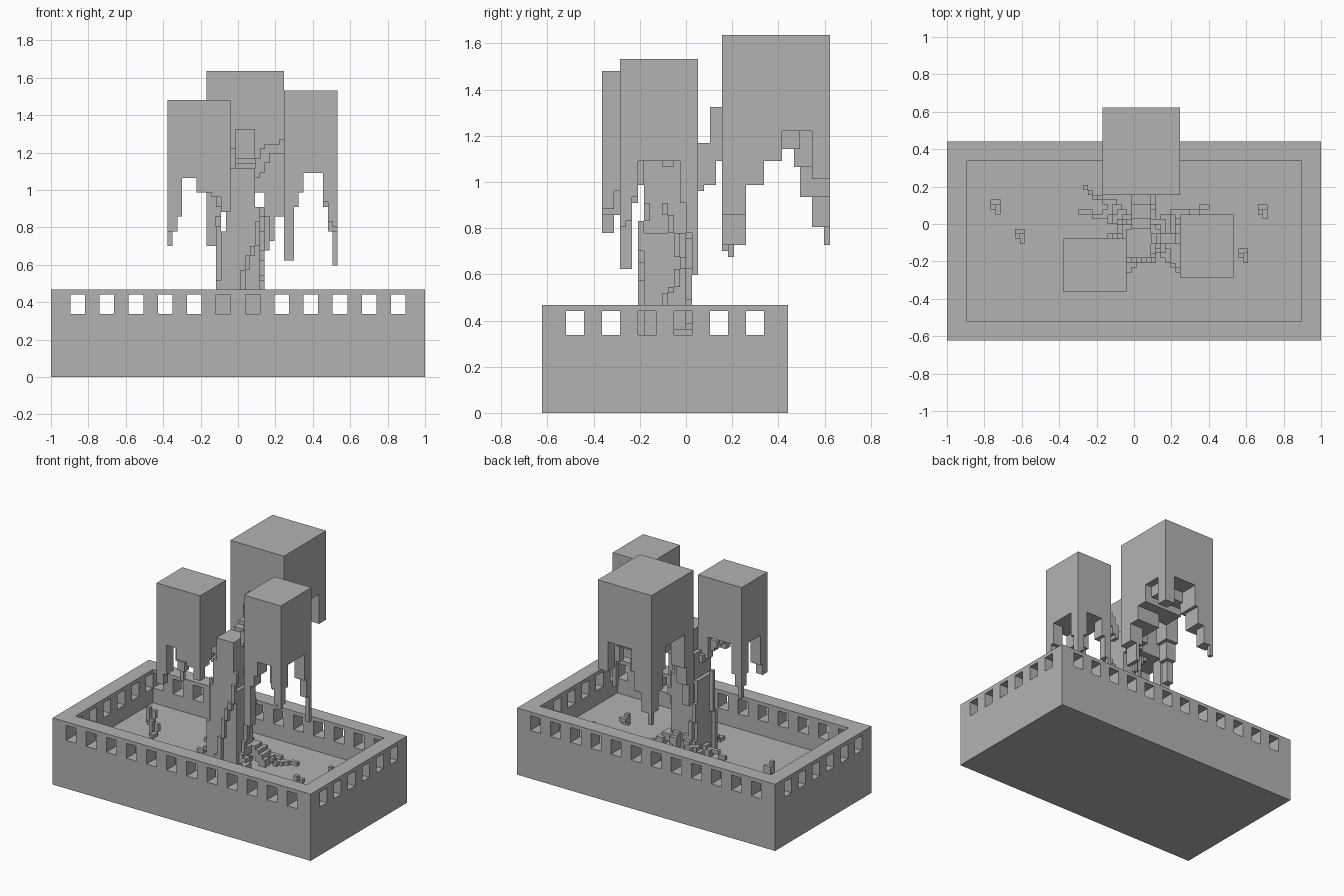
import bpy
import bmesh
from itertools import product
from mathutils import Vector

UNIT = 2 / 77                      # edge of one building cube
ORIGIN = Vector((38.5, 24, 0))     # grid cell that lands on the world origin

if "Cube" in bpy.data.objects:
    bpy.data.objects.remove(bpy.data.objects["Cube"], do_unlink=True)

grey = bpy.data.materials.new("stone_grey")
grey.use_nodes = True
grey.diffuse_color = (0.45, 0.45, 0.45, 1)
grey.node_tree.nodes["Principled BSDF"].inputs["Base Color"].default_value = grey.diffuse_color


def make_object(name, bm):
    """Turn a bmesh in grid units into a scaled, coloured object."""
    for vert in bm.verts:
        vert.co = (vert.co - ORIGIN) * UNIT
    mesh = bpy.data.meshes.new(name)
    bm.to_mesh(mesh)
    bm.free()
    mesh.materials.append(grey)
    obj = bpy.data.objects.new(name, mesh)
    bpy.context.collection.objects.link(obj)
    return obj


def boxes_object(name, boxes):
    """Object made of boxes, each given by its low and high corner."""
    bm = bmesh.new()
    for low, high in boxes:
        low, high = Vector(low), Vector(high)
        cube = bmesh.ops.create_cube(bm, size=1)
        for vert in cube["verts"]:
            vert.co = (low + high) / 2 + vert.co * (high - low)
    return make_object(name, bm)


def cells(low, high):
    """All grid cells inside a box."""
    return set(product(*(range(a, b) for a, b in zip(low, high))))


def vine(points, size=1):
    """Stepped chain of cells running through the points."""
    found = set()
    for start, end in zip(points, points[1:]):
        start, end = Vector(start), Vector(end)
        steps = int(max(abs(c) for c in end - start)) or 1
        for i in range(steps + 1):
            spot = start.lerp(end, i / steps)
            low = [round(c) for c in spot]
            found |= cells(low, [c + size for c in low])
    return found


def voxel_object(name, filled):
    """Mesh the outer skin of a set of cells and merge its flat areas."""
    bm = bmesh.new()
    corners = {}

    def corner(co):
        if co not in corners:
            corners[co] = bm.verts.new(co)
        return corners[co]

    for cell in sorted(filled):
        for axis, side in product(range(3), (0, 1)):
            beside = list(cell)
            beside[axis] += 2 * side - 1
            if tuple(beside) in filled:
                continue
            loop = []
            for a, b in ((0, 0), (1, 0), (1, 1), (0, 1)):
                co = list(cell)
                co[axis] += side
                co[(axis + 1) % 3] += a
                co[(axis + 2) % 3] += b
                loop.append(corner(tuple(co)))
            bm.faces.new(loop if side else loop[::-1])
    bmesh.ops.dissolve_limit(bm, angle_limit=0.01, verts=bm.verts, edges=bm.edges)
    return make_object(name, bm)


def hanging_block(name, low, high, legs, extra=()):
    """Solid block with stepped legs; legs map (right, back) to leg bottoms."""
    filled = cells(low, high)
    for (right, back), bottoms in legs.items():
        for width, bottom in enumerate(bottoms, 1):
            x = high[0] - width if right else low[0]
            y = high[1] - width if back else low[1]
            filled |= cells((x, y, bottom), (x + width, y + width, low[2]))
    for box_low, box_high in extra:
        filled |= cells(box_low, box_high)
    return voxel_object(name, filled)


# Walled basin with a sunken floor and window openings
basin = boxes_object("basin", [((0, 0, 0), (77, 41, 18))])
cutters = [
    boxes_object("pit_cutter", [((4, 4, 9), (73, 37, 30))]),
    boxes_object("long_wall_windows", [((x, -5, 13), (x + 3, 50, 17)) for x in range(4, 73, 6)]),
    boxes_object("short_wall_windows", [((-5, y, 13), (90, y + 3, 17)) for y in range(4, 37, 6)]),
]
bpy.context.view_layer.objects.active = basin
for cutter in cutters:
    cutter.hide_render = True
    cut = basin.modifiers.new(cutter.name, "BOOLEAN")
    cut.operation = "DIFFERENCE"
    cut.solver = "EXACT"
    cut.object = cutter
    bpy.ops.object.modifier_apply(modifier=cut.name)
    bpy.data.objects.remove(cutter, do_unlink=True)

# Three crowns with dripping corners
hanging_block("right_crown", (24, 10, 41), (37, 21, 57), {
    (0, 0): [30, 30, 33], (0, 1): [27, 30, 33],
    (1, 0): [34, 34, 37, 37, 38], (1, 1): [34, 36, 38],
}, [((30, 10, 38), (32, 13, 41))])
hanging_block("left_crown", (48, 13, 42), (59, 26, 59), {
    (0, 0): [24, 24, 35, 38], (0, 1): [29, 31, 37],
    (1, 0): [31, 32, 36], (1, 1): [23, 30, 35],
})
hanging_block("back_crown", (32, 30, 47), (48, 48, 63), {
    (0, 0): [27, 27, 33, 38], (0, 1): [28, 31, 31, 36, 36, 41],
    (1, 0): [33, 33, 33, 33, 38, 38, 38], (1, 1): [39, 39, 39],
}, [((44, 31, 26), (45, 32, 33)), ((45, 30, 28), (46, 34, 33)),
    ((36, 34, 42), (48, 40, 47)), ((36, 40, 44), (46, 43, 47))])

# Trunk, its limbs reaching the crowns, and climbing vines
trunk = cells((35, 17, 9), (43, 24, 30)) | cells((36, 17, 30), (42, 24, 37))
trunk |= cells((37, 17, 37), (42, 23, 43))
for step in range(3):
    trunk |= cells((38, 21 + 2 * step, 36 + step), (42, 25 + 2 * step, 43 + step))
trunk |= cells((38, 28, 42), (42, 30, 51))
trunk |= vine([(36, 20, 33), (32, 18, 38), (29, 16, 41)], 2)
trunk |= vine([(41, 20, 41), (44, 20, 46), (48, 20, 47)], 2)
trunk |= vine([(38, 16, 12), (39, 16, 20), (42, 16, 28), (42, 17, 34)])
trunk |= vine([(43, 18, 9), (43, 20, 18), (43, 23, 24), (43, 20, 34)])
trunk |= vine([(34, 17, 9), (34, 18, 30)])
trunk |= vine([(37, 24, 9), (35, 24, 22), (38, 24, 34)])
voxel_object("trunk", trunk)

# Roots spreading over the basin floor
floor_z = 9
roots = set()
for x, y, bend_x, bend_y in (
        (27, 26, 32, 25), (28, 31, 33, 27), (29, 20, 33, 20), (36, 11, 37, 15),
        (53, 27, 46, 25), (50, 25, 46, 22), (47, 14, 44, 17), (42, 29, 41, 26)):
    roots |= vine([(39, 21, 12), (bend_x, bend_y, 10), (x, y, floor_z)])
    roots |= vine([(39, 21, 15), (bend_x, bend_y, floor_z)], 2)
roots = {cell for cell in roots if cell[2] >= floor_z} - trunk
voxel_object("roots", roots)

# Small sprouts scattered on the floor
sprouts = set()
for x, y, top in ((9, 27, 13), (14, 21, 13), (64, 26, 12), (60, 17, 12)):
    sprouts |= cells((x, y, floor_z), (x + 1, y + 1, top))
    sprouts |= cells((x, y + 1, floor_z + 1), (x + 2, y + 2, top - 1))
    sprouts |= cells((x + 1, y - 1, floor_z), (x + 2, y + 1, floor_z + 1))
voxel_object("sprouts", sprouts)
